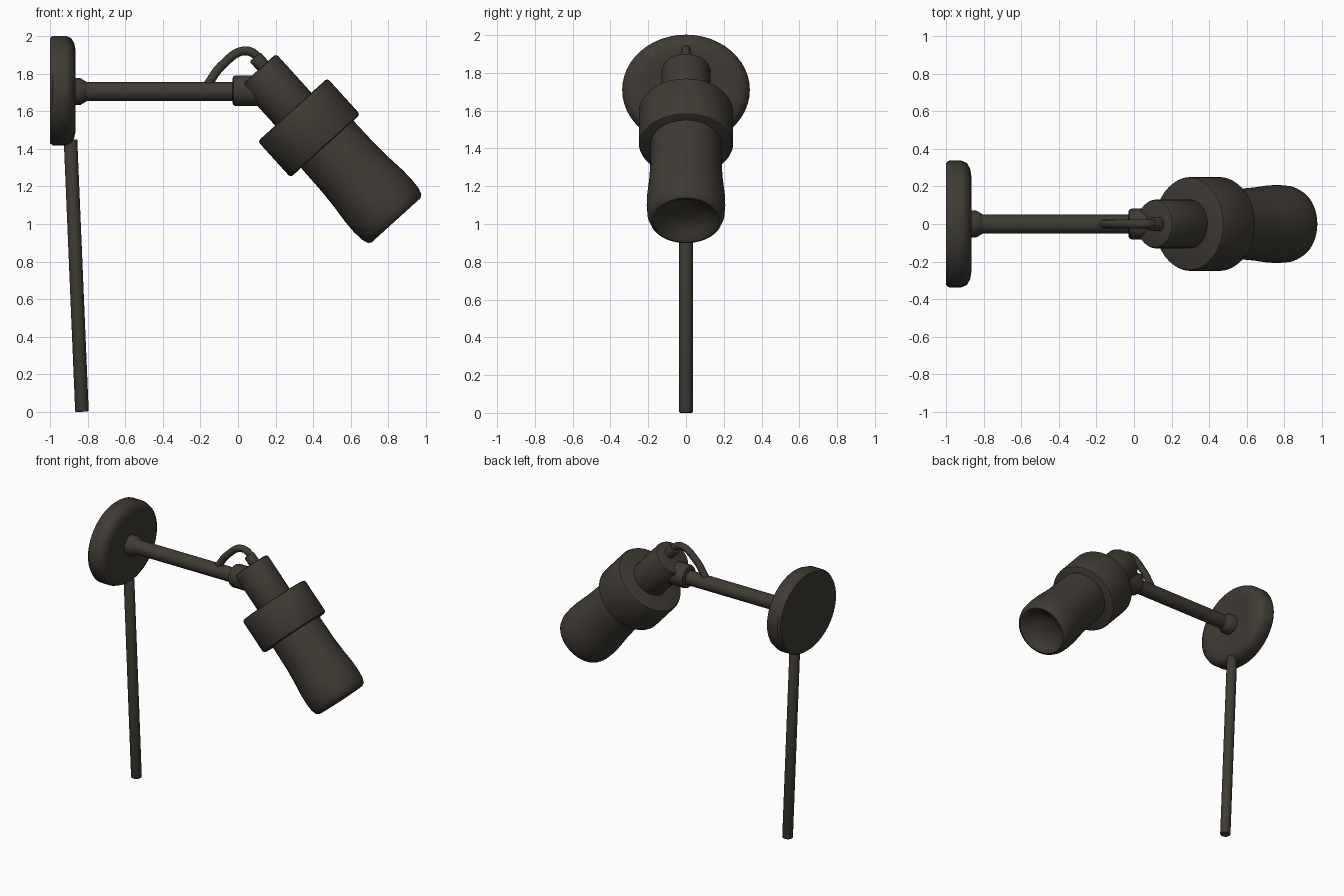
import bpy, bmesh, math
from mathutils import Vector, Matrix

cube = bpy.data.objects.get("Cube")
if cube:
    bpy.data.objects.remove(cube, do_unlink=True)

bronze = bpy.data.materials.new("dark_bronze")
bronze.use_nodes = True
COLOUR = (0.05, 0.043, 0.034, 1)
bronze.diffuse_color = COLOUR
shader = bronze.node_tree.nodes["Principled BSDF"]
shader.inputs["Base Color"].default_value = COLOUR
shader.inputs["Roughness"].default_value = 0.7


def lathe(name, origin, axis, profile, squash=1.0, sides=40):
    """Turn a (radius, distance) profile round an axis in the xz plane."""
    axis = Vector(axis).normalized()
    across = Vector((0, 1, 0))
    up = axis.cross(across) * squash
    bm = bmesh.new()
    rings = []
    for r, t in profile:
        ring = []
        for i in range(sides):
            a = math.tau * i / sides
            ring.append(bm.verts.new(Vector(origin) + axis * t + (across * math.cos(a) + up * math.sin(a)) * r))
        rings.append(ring)
    for low, high in zip(rings, rings[1:]):
        for i in range(sides):
            j = (i + 1) % sides
            bm.faces.new((low[i], low[j], high[j], high[i]))
    bm.faces.new(rings[0])
    bm.faces.new(rings[-1])
    bmesh.ops.recalc_face_normals(bm, faces=bm.faces[:])
    mesh = bpy.data.meshes.new(name)
    bm.to_mesh(mesh)
    bm.free()
    return finish(name, mesh)


def finish(name, mesh):
    obj = bpy.data.objects.new(name, mesh)
    bpy.context.collection.objects.link(obj)
    mesh.materials.append(bronze)
    bpy.ops.object.select_all(action='DESELECT')
    obj.select_set(True)
    bpy.context.view_layer.objects.active = obj
    if obj.type == 'MESH':
        bpy.ops.object.shade_smooth_by_angle(angle=math.radians(40))
    return obj


def rounded(r, start, end, b):
    """Cylinder profile with softened rims."""
    k = 0.3 * b
    return [(r - b, start), (r - k, start + k), (r, start + b),
            (r, end - b), (r - k, end - k), (r - b, end)]


X = (1, 0, 0)

# Oval wall plate with a softly dished front
lathe("wall_plate", (-1, 0, 1.71), X,
      [(0.325, 0), (0.338, 0.015), (0.338, 0.08), (0.325, 0.11), (0.295, 0.127),
       (0.25, 0.135), (0.2, 0.13), (0.12, 0.12), (0.06, 0.12)], squash=0.865, sides=48)

# Horizontal arm with its wall boss and swivel
lathe("wall_boss", (-0.9, 0, 1.705), X,
      [(0.072, 0), (0.072, 0.06), (0.06, 0.08), (0.048, 0.1)], sides=28)
lathe("arm", (-0.85, 0, 1.705), X, [(0.051, 0), (0.051, 0.86)], sides=28)
lathe("swivel_joint", (-0.03, 0, 1.71), X, rounded(0.082, 0, 0.18, 0.018), sides=28)

# Slightly leaning rod below the plate
top, foot = Vector((-0.892, 0, 1.45)), Vector((-0.831, 0, 0))
rod_length = (top - foot).length
lathe("hanging_rod", foot, top - foot, rounded(0.036, 0, rod_length, 0.006), sides=20)

# Tilted lamp head: cap, collar and shade
HEAD = Vector((0.378, 0, 1.512))
AXIS = Vector((0.67, 0, -0.74)).normalized()
SIDE = Vector((0.74, 0, 0.67)).normalized()
lathe("lamp_cap", HEAD + SIDE * 0.005, AXIS, rounded(0.13, -0.41, -0.08, 0.016))
lathe("lamp_collar", HEAD, AXIS, rounded(0.25, -0.13, 0.13, 0.016), sides=48)
lathe("lamp_shade", HEAD + SIDE * 0.013, AXIS,
      [(0.18, 0.05), (0.188, 0.14), (0.19, 0.3), (0.196, 0.4), (0.206, 0.5), (0.208, 0.57),
       (0.204, 0.63), (0.192, 0.665), (0.175, 0.676), (0.155, 0.668),
       (0.13, 0.645), (0.09, 0.625), (0.04, 0.617)], sides=48)

# Power cord looping from the arm to the cap
cord = bpy.data.curves.new("power_cord", 'CURVE')
cord.dimensions = '3D'
cord.bevel_depth = 0.025
cord.bevel_resolution = 3
cord.use_fill_caps = True
spline = cord.splines.new('BEZIER')
path = [(-0.17, 1.73), (-0.08, 1.85), (0.04, 1.922), (0.11, 1.885), (0.15, 1.83)]
spline.bezier_points.add(len(path) - 1)
for point, (x, z) in zip(spline.bezier_points, path):
    point.co = (x, 0, z)
    point.handle_left_type = point.handle_right_type = 'AUTO'
finish("power_cord", cord)
lathe("cord_grommet", (0.09, 0, 1.89), AXIS, rounded(0.038, 0, 0.1, 0.008), sides=20)
